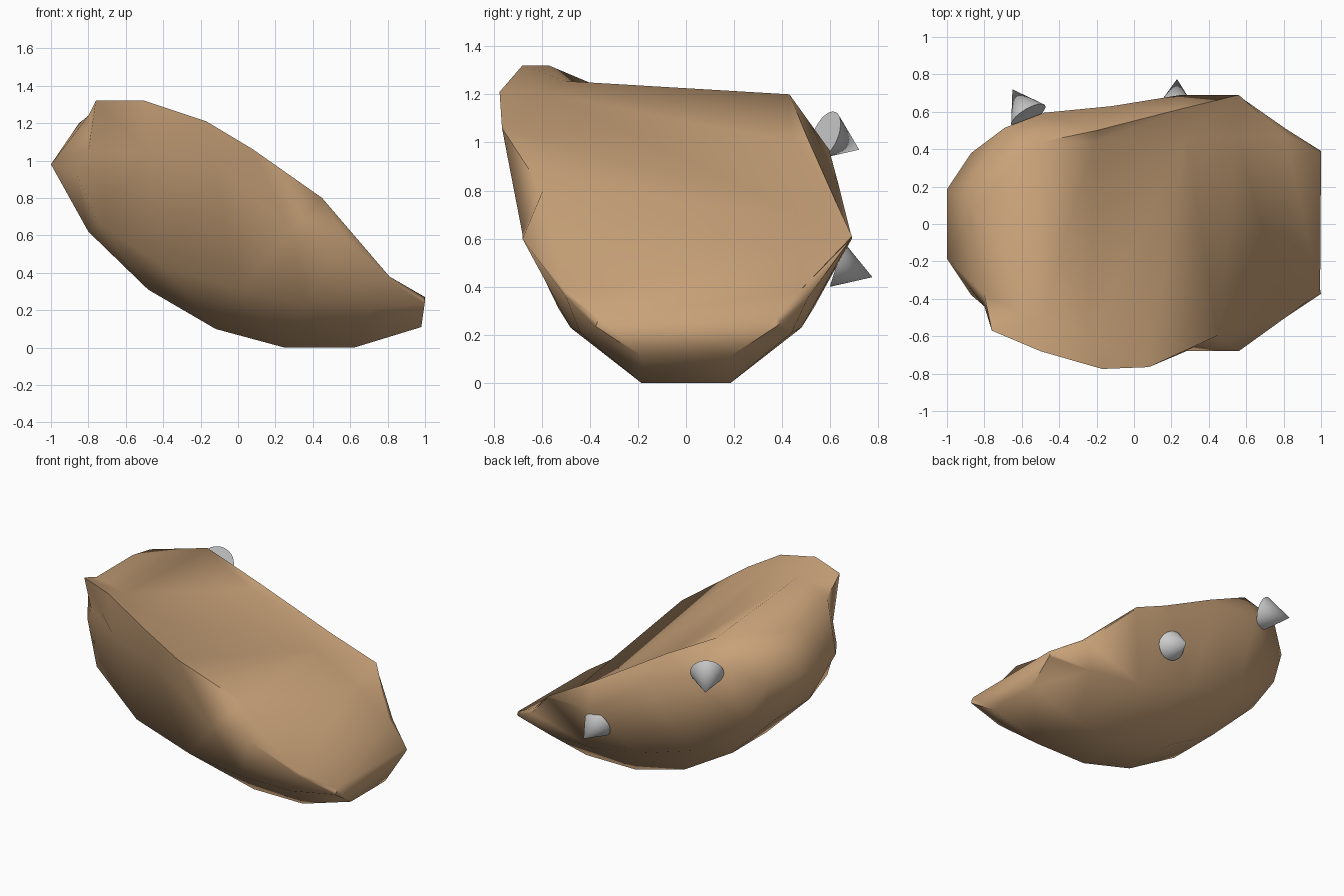
import bpy, bmesh
from mathutils import Vector

if "Cube" in bpy.data.objects:
    bpy.data.objects.remove(bpy.data.objects["Cube"])


def material(name, col):
    m = bpy.data.materials.new(name)
    m.diffuse_color = col
    m.use_nodes = True
    m.node_tree.nodes["Principled BSDF"].inputs["Base Color"].default_value = m.diffuse_color
    return m


# Rows running from the low front tip to the high back end
keel = [(.98, .11), (.62, 0), (.25, 0), (-.12, .10), (-.48, .31), (-.80, .62), (-1, .98)]
chine = [(.998, .375, .235), (.72, .44, .21), (.36, .48, .23), (0, .53, .31),
         (-.40, .52, .43), (-.75, .45, .67), (-.87, .38, .94)]
side_back = [(1, .39, .25), (.81, .51, .36), (.56, .685, .60), (.25, .69, .60),
             (-.12, .63, .84), (-.48, .595, .97), (-.69, .515, 1.07)]
side_front = [(1, -.37, .25), (.81, -.50, .36), (.56, -.68, .60), (.28, -.68, .62),
              (-.12, -.745, .98), (-.48, -.67, 1.05), (-.80, -.44, 1.05)]
rim_back = [(1, .38, .27), (.81, .47, .38), (.56, .69, .61), (.27, .62, .76),
            (-.20, .50, 1.03), (-.53, .43, 1.20), (-.82, .23, 1.19)]
rim_front = [(.995, -.36, .27), (.81, -.50, .38), (.45, -.595, .80), (.08, -.765, 1.06),
             (-.17, -.775, 1.21), (-.50, -.68, 1.32), (-.76, -.57, 1.32)]
# Lid edges: straight along the back, rising to a ridge along the front
low, high = Vector(rim_back[1]), Vector(rim_back[5])
lid_back = [rim_back[0]] + [low.lerp(high, t) for t in (0, .19, .4, .76, 1)] + [(-.85, .08, 1.20)]
lid_front = rim_front[:4] + [(-.24, -.60, 1.21), (-.50, -.50, 1.255), (-.80, -.38, 1.24)]


def mirror(p):
    return (p[0], -p[1], p[2])


# Shell body: loft the rows into a closed skin
keel_back = [(x, .185, z) for x, z in keel]
rows = [[mirror(p) for p in keel_back], keel_back, chine, side_back, rim_back, lid_back,
        lid_front, rim_front, side_front, [mirror(p) for p in chine]]
bm = bmesh.new()
grid = [[bm.verts.new(p) for p in row] for row in rows]
n = len(grid)
for i in range(n):
    a, b = grid[i], grid[(i + 1) % n]
    for j in range(6):
        bm.faces.new((a[j], b[j], b[j + 1], a[j + 1]))
for j in (0, 6):
    bm.faces.new([g[j] for g in grid])
bmesh.ops.remove_doubles(bm, verts=bm.verts, dist=.004)
bmesh.ops.triangulate(bm, faces=bm.faces)
bmesh.ops.recalc_face_normals(bm, faces=bm.faces)
mesh = bpy.data.meshes.new("shell_body")
bm.to_mesh(mesh)
bm.free()
body = bpy.data.objects.new("shell_body", mesh)
bpy.context.collection.objects.link(body)
mesh.materials.append(material("tan", (.58, .36, .19, 1)))
bpy.context.view_layer.objects.active = body
body.select_set(True)
bpy.ops.object.shade_smooth_by_angle(angle=1.3)


# Cone spikes on the back side
def spike(name, base, tip, r):
    base, tip = Vector(base), Vector(tip)
    d = tip - base
    bpy.ops.mesh.primitive_cone_add(vertices=32, radius1=r, radius2=0, depth=d.length,
                                    location=(base + tip) / 2,
                                    rotation=d.to_track_quat('Z', 'Y').to_euler())
    o = bpy.context.object
    o.name = name
    bpy.ops.object.shade_smooth_by_angle(angle=.9)


spike("upper_spike", (-.565, .58, 1.03), (-.65, .72, .97), .105)
spike("lower_spike", (.225, .63, .49), (.23, .775, .44), .095)
